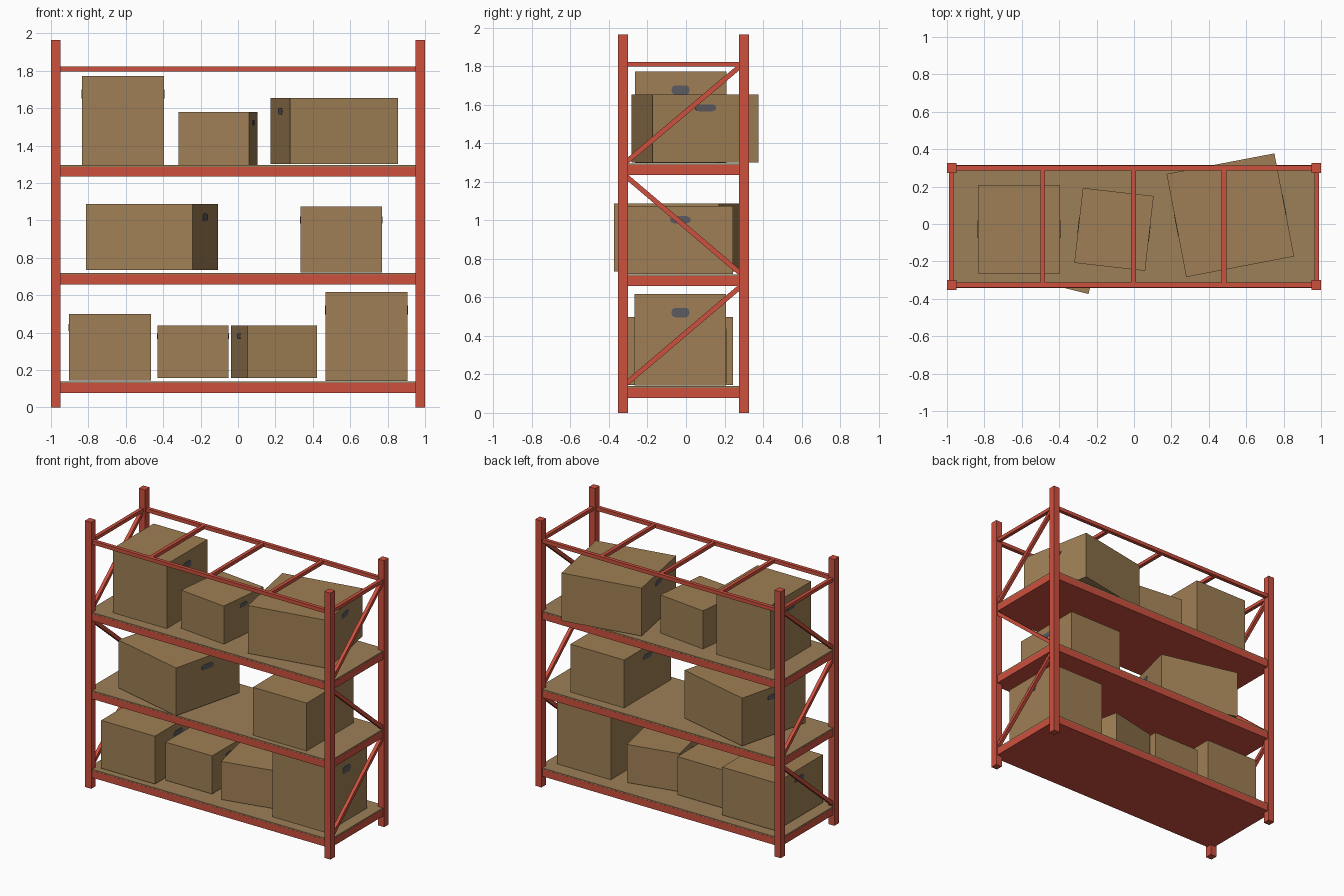
import bpy, bmesh, math
from mathutils import Matrix, Vector

if "Cube" in bpy.data.objects:
    bpy.data.objects.remove(bpy.data.objects["Cube"])


def material(name, rgb):
    m = bpy.data.materials.new(name)
    m.diffuse_color = (*rgb, 1)
    m.use_nodes = True
    m.node_tree.nodes["Principled BSDF"].inputs["Base Color"].default_value = m.diffuse_color
    return m


RED = material("red_paint", (0.61, 0.08, 0.048))
TAN = material("cardboard", (0.345, 0.212, 0.09))
BOARD = material("board_wood", (0.335, 0.215, 0.095))
GREY = material("handle_grey", (0.105, 0.105, 0.12))


def finish(name, bm, mats):
    bmesh.ops.recalc_face_normals(bm, faces=bm.faces)
    me = bpy.data.meshes.new(name)
    bm.to_mesh(me)
    bm.free()
    for m in mats:
        me.materials.append(m)
    ob = bpy.data.objects.new(name, me)
    bpy.context.collection.objects.link(ob)
    return ob


def block(name, lo, hi, mat):
    lo, hi = Vector(lo), Vector(hi)
    bm = bmesh.new()
    bmesh.ops.create_cube(bm, size=1, matrix=Matrix.Translation((lo + hi) / 2)
                          @ Matrix.Diagonal((*(hi - lo), 1)))
    return finish(name, bm, [mat])


YC = -0.013          # frame centre in y
PY = 0.313           # post offset from the frame centre
PX = 0.975

# Corner posts
for sx, xn in ((-1, "left"), (1, "right")):
    for sy, yn in ((-1, "front"), (1, "back")):
        x, y = sx * PX, YC + sy * PY
        block(f"post_{yn}_{xn}", (x - .025, y - .026, 0), (x + .025, y + .026, 1.963), RED)

# Shelves: red tray with a thin board on top
for i, z in enumerate((0.078, 0.658, 1.234)):
    block(f"shelf_tray_{i+1}", (-.99, YC - .328, z), (.99, YC + .328, z + .052), RED)
    block(f"shelf_board_{i+1}", (-.989, YC - .327, z + .052), (.989, YC + .327, z + .061), BOARD)

# Top frame: long rails and cross bars
for s, n in ((-1, "front"), (1, "back")):
    y = YC + s * PY
    block(f"top_rail_{n}", (-.98, y - .0135, 1.796), (.98, y + .0135, 1.823), RED)
for i, x in enumerate((-.977, -.488, -.003, .482, .977)):
    block(f"top_cross_bar_{i+1}", (x - .013, YC - PY, 1.797), (x + .013, YC + PY, 1.822), RED)

# Diagonal braces on both ends
for sx, n in ((-1, "left"), (1, "right")):
    for i, (z0, z1) in enumerate(((.15, .655), (1.23, .725), (1.30, 1.80))):
        a, b = Vector((sx * .977, YC - .3, z0)), Vector((sx * .977, YC + .295, z1))
        d = b - a
        bm = bmesh.new()
        bmesh.ops.create_cube(bm, size=1, matrix=Matrix.Translation((a + b) / 2)
                              @ Matrix.Rotation(math.atan2(d.z, d.y), 4, 'X')
                              @ Matrix.Diagonal((.025, d.length, .026, 1)))
        finish(f"brace_{n}_{i+1}", bm, [RED])


# Cardboard box with a slot-shaped hand hold at each end
def carton(name, x, y, z, size, angle=0):
    w, d, h = size
    bm = bmesh.new()
    bmesh.ops.create_cube(bm, size=1, matrix=Matrix.Translation((0, 0, h / 2))
                          @ Matrix.Diagonal((w, d, h, 1)))
    hw, hh = d * .1, h * .052
    for s in (-1, 1):
        pts = []
        for c in (1, -1):
            for k in range(5):
                t = math.radians(-90 + 45 * k)
                pts.append((c * (hw * .6 + hw * .4 * math.cos(t)), c * hh * math.sin(t)))
        vs = [bm.verts.new((s * w / 2, p, h * .8 + q)) for p, q in pts]
        f = bm.faces.new(vs)
        out = bmesh.ops.extrude_face_region(bm, geom=[f])["geom"]
        moved = [v for v in out if isinstance(v, bmesh.types.BMVert)]
        bmesh.ops.translate(bm, verts=moved, vec=(s * .002, 0, 0))
        for v in vs + moved:
            for g in v.link_faces:
                g.material_index = 1
    ob = finish(name, bm, [TAN, GREY])
    ob.location = (x, y, z)
    ob.rotation_euler.z = math.radians(angle)


TALL = (.44, .475, .475)
MEDIUM = (.438, .547, .353)
WIDE = (.587, .561, .353)
SMALL = (.381, .403, .281)

# Bottom shelf
carton("box_bottom_1", -.685, -.029, .145, MEDIUM)
carton("box_bottom_2", -.24, -.029, .156, SMALL)
carton("box_bottom_3", .192, -.029, .156, SMALL, 12.5)
carton("box_bottom_4", .687, -.029, .141, TALL)
# Middle shelf
carton("box_middle_1", -.46, -.031, .735, WIDE, -14)
carton("box_middle_2", .552, -.029, .72, MEDIUM)
# Upper shelf
carton("box_upper_1", -.615, -.028, 1.296, TALL)
carton("box_upper_2", -.107, -.029, 1.297, SMALL, -6.5)
carton("box_upper_3", .515, .047, 1.301, WIDE, 10.8)
